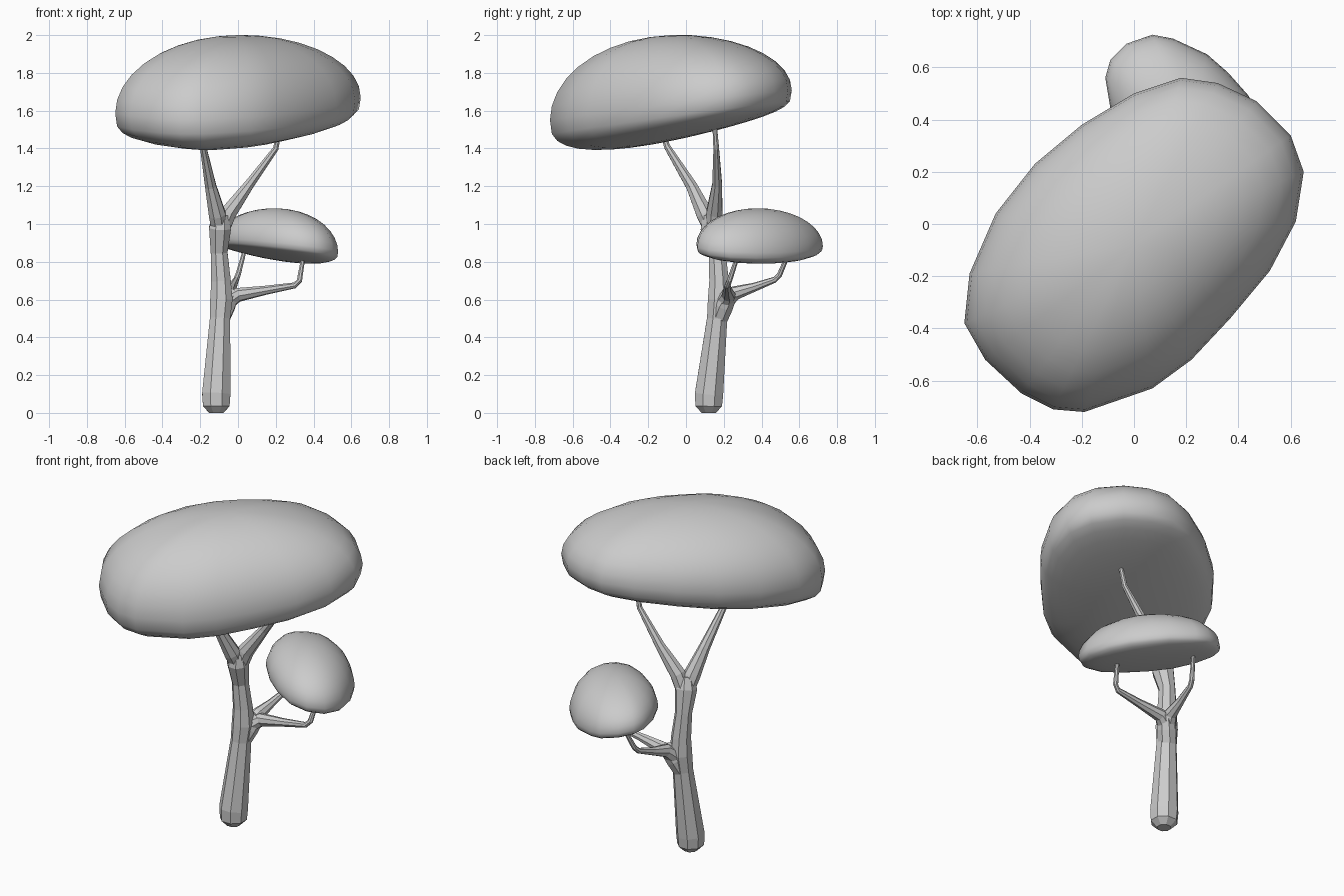
import bpy, bmesh, math
from mathutils import Vector

default_cube = bpy.data.objects.get("Cube")
if default_cube:
    bpy.data.objects.remove(default_cube, do_unlink=True)

# One plain grey for the whole tree
grey = bpy.data.materials.new("plain_grey")
grey.use_nodes = True
colour = (0.6, 0.6, 0.6, 1)
grey.diffuse_color = colour
for node in grey.node_tree.nodes:
    if node.type == 'BSDF_PRINCIPLED':
        node.inputs["Base Color"].default_value = colour


def finish(name, bm, smooth):
    """Turn a bmesh into a named, coloured object."""
    bmesh.ops.recalc_face_normals(bm, faces=bm.faces)
    for face in bm.faces:
        face.smooth = smooth
    mesh = bpy.data.meshes.new(name)
    bm.to_mesh(mesh)
    bm.free()
    mesh.materials.append(grey)
    obj = bpy.data.objects.new(name, mesh)
    bpy.context.collection.objects.link(obj)
    return obj


def bridge(bm, rings):
    """Join neighbouring vertex rings with quads."""
    for lower, upper in zip(rings, rings[1:]):
        count = len(lower)
        for i in range(count):
            j = (i + 1) % count
            bm.faces.new((lower[i], lower[j], upper[j], upper[i]))


def limb(name, path, sides=8):
    """Faceted tapering tube through (x, y, z, radius) points."""
    bm = bmesh.new()
    points = [Vector(p[:3]) for p in path]
    direction = Vector((0, 0, 1))
    turn = direction.rotation_difference(direction)
    rings = []
    for i, centre in enumerate(points):
        before = points[max(i - 1, 0)]
        after = points[min(i + 1, len(points) - 1)]
        tangent = (after - before).normalized()
        turn = direction.rotation_difference(tangent) @ turn
        direction = tangent
        ring = []
        for k in range(sides):
            angle = math.tau * (k + 0.5) / sides
            offset = Vector((math.cos(angle), math.sin(angle), 0)) * path[i][3]
            ring.append(bm.verts.new(centre + turn @ offset))
        rings.append(ring)
    bridge(bm, rings)
    bm.faces.new(rings[0])
    bm.faces.new(rings[-1])
    return finish(name, bm, False)


def canopy(name, outline, centre, height, depth, tilt, lean=0.65, steps=9):
    """Domed cushion with a flattish underside, grown from its plan outline.

    The tilt is strongest on the underside and fades towards the crown."""
    bm = bmesh.new()
    middle = Vector(centre)

    def place(x, y, angle):
        reach, wave = math.cos(angle), math.sin(angle)
        dx, dy = (x - middle.x) * reach, (y - middle.y) * reach
        rise = height * wave if wave >= 0 else -depth * (-wave) ** 0.6
        rise += (tilt[0] * dx + tilt[1] * dy) * (1 - lean * wave)
        return bm.verts.new(middle + Vector((dx, dy, rise)))

    quarter = math.pi / 2
    rings = [[place(x, y, quarter * step / steps) for x, y in outline]
             for step in range(1 - steps, steps)]
    bridge(bm, rings)

    # Close the underside and crown with fans
    for ring, angle in ((rings[0], -quarter), (rings[-1], quarter)):
        pole = place(middle.x, middle.y, angle)
        for a, b in zip(ring, ring[1:] + ring[:1]):
            bm.faces.new((a, b, pole))
    return finish(name, bm, True)


# Trunk with a chamfered foot
limb("trunk", [
    (-0.115, 0.12, 0, 0.04), (-0.115, 0.12, 0.035, 0.076),
    (-0.115, 0.122, 0.1, 0.081), (-0.095, 0.165, 0.5, 0.058),
    (-0.088, 0.175, 0.6, 0.064), (-0.09, 0.175, 0.7, 0.056),
    (-0.1, 0.165, 0.85, 0.048), (-0.095, 0.135, 0.98, 0.063),
    (-0.09, 0.125, 1.05, 0.042)])

# Upper fork carrying the large canopy
limb("upper_front_branch", [
    (-0.095, 0.15, 0.95, 0.045), (-0.11, 0.1, 1.05, 0.048),
    (-0.145, 0.03, 1.2, 0.032), (-0.185, -0.1, 1.41, 0.018),
    (-0.19, -0.13, 1.5, 0.012)])
limb("upper_left_branch", [
    (-0.095, 0.145, 0.95, 0.045), (-0.05, 0.15, 1.06, 0.046),
    (0.06, 0.165, 1.21, 0.028), (0.2, 0.16, 1.4, 0.016),
    (0.23, 0.15, 1.55, 0.012)])

# Lower fork carrying the small canopy
limb("lower_stub", [
    (-0.1, 0.165, 0.48, 0.05), (-0.065, 0.2, 0.57, 0.055),
    (-0.03, 0.235, 0.64, 0.042)])
limb("lower_left_branch", [
    (-0.07, 0.2, 0.58, 0.048), (0, 0.225, 0.625, 0.038),
    (0.15, 0.22, 0.65, 0.024), (0.3, 0.22, 0.675, 0.016),
    (0.325, 0.23, 0.7, 0.015), (0.35, 0.28, 0.85, 0.011)])
limb("lower_back_branch", [
    (-0.07, 0.2, 0.58, 0.048), (-0.045, 0.26, 0.635, 0.038),
    (-0.03, 0.36, 0.665, 0.024), (-0.01, 0.47, 0.705, 0.016),
    (0, 0.495, 0.73, 0.015), (0.035, 0.55, 0.86, 0.011)])

# Large leaning canopy
canopy("large_canopy", [
    (0.65, 0.2), (0.6, 0.34), (0.47, 0.47), (0.32, 0.54), (0.18, 0.56),
    (0, 0.5), (-0.2, 0.38), (-0.38, 0.23), (-0.53, 0.04), (-0.63, -0.19),
    (-0.65, -0.38), (-0.57, -0.52), (-0.43, -0.65), (-0.31, -0.71),
    (-0.19, -0.72), (0.07, -0.63), (0.22, -0.52), (0.37, -0.36),
    (0.52, -0.18), (0.62, 0.01)],
    (0, -0.08, 1.63), 0.37, 0.19, (0.01, 0.12))

# Small canopy behind the trunk
canopy("small_canopy", [
    (0.53, 0.23), (0.5, 0.37), (0.44, 0.49), (0.36, 0.58), (0.28, 0.65),
    (0.15, 0.71), (0.07, 0.725), (-0.03, 0.69), (-0.09, 0.63),
    (-0.11, 0.56), (-0.09, 0.44), (-0.03, 0.31), (0.07, 0.2),
    (0.19, 0.11), (0.31, 0.055), (0.42, 0.06), (0.5, 0.12)],
    (0.21, 0.38, 0.885), 0.198, 0.07, (-0.13, -0.06))
